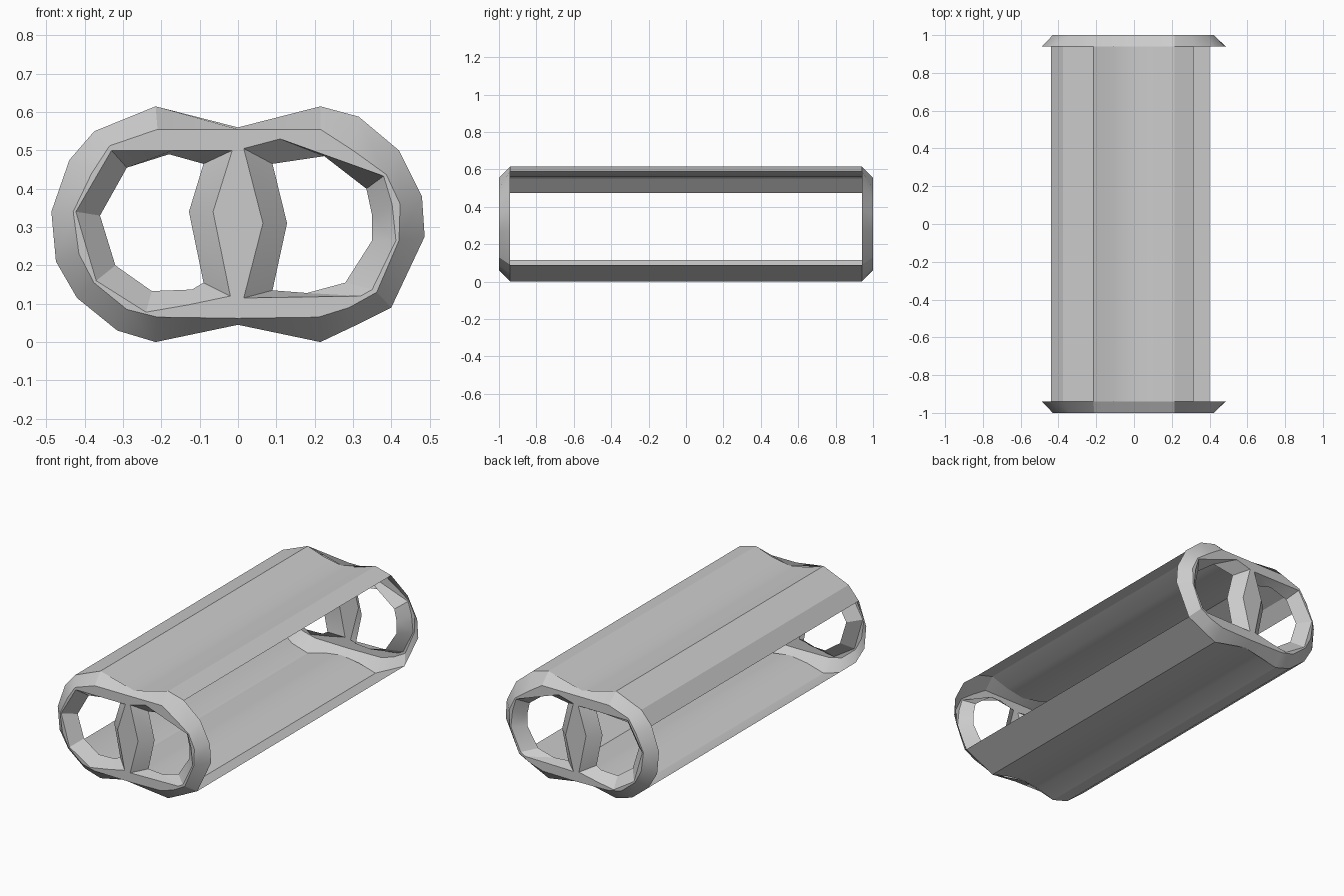
import bpy, bmesh, math
from mathutils import Vector
from mathutils.geometry import tessellate_polygon

if "Cube" in bpy.data.objects:
    bpy.data.objects.remove(bpy.data.objects["Cube"])

grey = bpy.data.materials.new("plain grey")
grey.diffuse_color = (0.6, 0.6, 0.6, 1)
grey.use_nodes = True
grey.node_tree.nodes["Principled BSDF"].inputs["Base Color"].default_value = grey.diffuse_color

Y_FRONT, Y_RIM = -1.0, -0.94


def finish(name, bm, test):
    """Make normals consistent; test(face) tells how far it faces outward."""
    bmesh.ops.recalc_face_normals(bm, faces=bm.faces)
    bm.normal_update()
    if sum(test(f) * f.calc_area() for f in bm.faces) < 0:
        bmesh.ops.reverse_faces(bm, faces=bm.faces)
    me = bpy.data.meshes.new(name)
    bm.to_mesh(me)
    bm.free()
    me.materials.append(grey)
    ob = bpy.data.objects.new(name, me)
    bpy.context.collection.objects.link(ob)
    bpy.ops.object.select_all(action='DESELECT')
    ob.select_set(True)
    bpy.context.view_layer.objects.active = ob
    bpy.ops.object.shade_smooth_by_angle(angle=math.radians(24))
    return ob


# Each row: rim x, z (y = 0.94), then front x, z (y = 1.0)
outer = [(-.487, .34, -.43, .34), (-.44, .475, -.382, .44), (-.375, .55, -.335, .512),
         (-.215, .615, -.21, .555), (0, .56, 0, .555), (.215, .615, .215, .555),
         (.315, .588, .30, .50), (.42, .50, .387, .437), (.48, .38, .423, .36),
         (.487, .275, .42, .265), (.40, .09, .362, .13), (.31, .045, .29, .09),
         (.215, 0, .21, .065), (0, .045, 0, .062), (-.215, 0, -.21, .065),
         (-.315, .03, -.29, .085), (-.42, .115, -.376, .155), (-.475, .21, -.415, .23)]
left_hole = [(-.36, .33, -.423, .34), (-.29, .455, -.33, .50), (-.18, .49, -.17, .50),
             (-.09, .465, -.015, .50), (-.128, .34, -.065, .34), (-.09, .155, -.02, .12),
             (-.12, .137, -.13, .097), (-.225, .133, -.24, .078), (-.32, .20, -.37, .16)]
right_hole = [(.09, .465, .015, .505), (.225, .485, .11, .53), (.335, .40, .38, .433),
              (.35, .33, .402, .36), (.35, .265, .412, .265), (.28, .155, .35, .137),
              (.18, .128, .32, .12), (.09, .135, .015, .115), (.128, .31, .065, .31)]


def end_frame(name, side):
    bm = bmesh.new()
    fronts, flat = [], []
    for loop in (outer, left_hole, right_hole):
        rim = [bm.verts.new((r[0], Y_RIM * side, r[1])) for r in loop]
        front = [bm.verts.new((r[2], Y_FRONT * side, r[3])) for r in loop]
        for i in range(len(loop)):          # bevelled wall
            j = (i + 1) % len(loop)
            bm.faces.new((rim[i], rim[j], front[j], front[i]))
        fronts += front
        flat.append([Vector((r[2], r[3], 0)) for r in loop])
    for tri in tessellate_polygon(flat):    # flat end face with both holes
        bm.faces.new([fronts[k] for k in tri])
    finish(name, bm, lambda f: -side * f.normal.y)


def panel(name, profile, up):
    bm = bmesh.new()
    a = [bm.verts.new((x, Y_RIM, z)) for x, z in profile]
    b = [bm.verts.new((x, -Y_RIM, z)) for x, z in profile]
    for i in range(len(a) - 1):
        bm.faces.new((a[i], a[i + 1], b[i + 1], b[i]))
    finish(name, bm, lambda f: up * f.normal.z)


# Pierced frames at both ends
end_frame("front_end_frame", 1)
end_frame("back_end_frame", -1)

# Long thin sheets joining the frames
panel("top_panel", [(-.44, .475), (-.375, .55), (-.215, .615), (-.11, .58), (0, .56),
                    (.11, .58), (.215, .615), (.315, .588)], 1)
panel("bottom_panel", [(-.42, .115), (-.315, .03), (-.215, 0), (-.11, .03), (0, .045),
                       (.11, .03), (.215, 0), (.40, .09)], -1)
